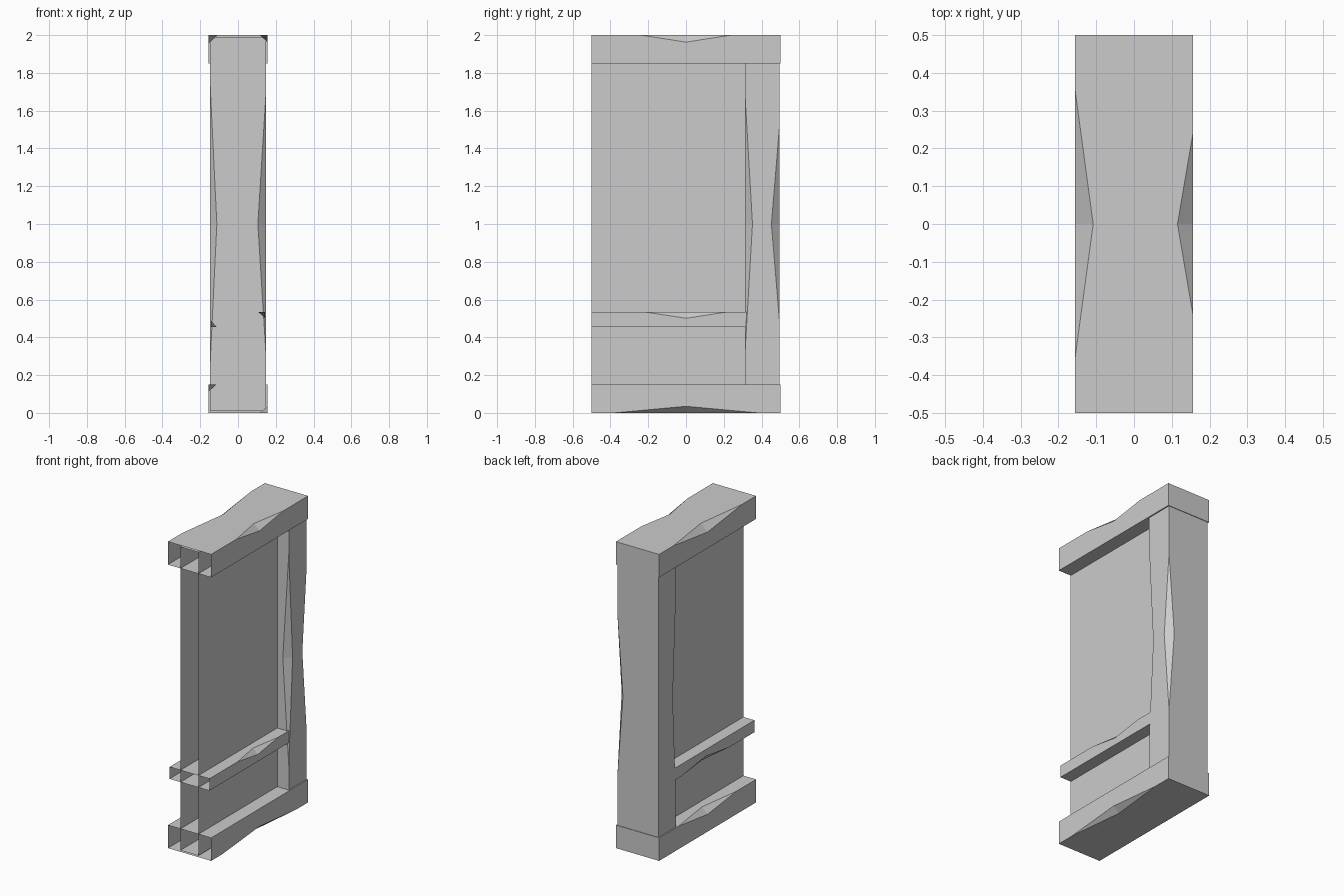
import bpy
import bmesh
from mathutils import Vector

cube = bpy.data.objects.get("Cube")
if cube:
    bpy.data.objects.remove(cube, do_unlink=True)

# One plain grey for the whole wall section
grey = bpy.data.materials.new("plain_grey")
grey.use_nodes = True
colour = (0.6, 0.6, 0.6, 1)
grey.diffuse_color = colour
grey.node_tree.nodes["Principled BSDF"].inputs["Base Color"].default_value = colour


def timber(name, axis, half_x, across, along, chips=None, caps=(False, True)):
    """Square tube along y or z. Chips maps a corner to (half length, x depth, other depth).
    Corners run 0 (-,-), 1 (+,-), 2 (+,+), 3 (-,+) in x and the across direction."""
    chips = chips or {}
    low, high = across
    start, end = along
    middle = 0 if axis == "y" else 1
    corners = [Vector((-half_x, low)), Vector((half_x, low)),
               Vector((half_x, high)), Vector((-half_x, high))]
    bm = bmesh.new()

    def place(p, t):
        return (p.x, t, p.y) if axis == "y" else (p.x, p.y, t)

    def face(points):
        bm.faces.new([bm.verts.new(place(p, t)) for p, t in points])

    def notch(i, toward, depth):
        p = corners[i]
        return p + (corners[toward] - p).normalized() * depth

    def chipped_edge(i, toward, side):
        # Points of a chip where it bites into one side
        if i not in chips:
            return []
        half, *depths = chips[i]
        return [(corners[i], middle - half),
                (notch(i, toward, depths[side % 2]), middle),
                (corners[i], middle + half)]

    for i in range(4):
        j = (i + 1) % 4
        face([(corners[i], start), (corners[j], start)]
             + chipped_edge(j, i, i)
             + [(corners[j], end), (corners[i], end)]
             + chipped_edge(i, j, i)[::-1])

    # Two slanted facets close each chip
    for i in chips:
        after = chipped_edge(i, (i + 1) % 4, i)
        before = chipped_edge(i, (i - 1) % 4, i - 1)
        for tip in (after[0], after[2]):
            face([tip, after[1], before[1]])

    for wanted, t in zip(caps, along):
        if wanted:
            face([(p, t) for p in corners])

    bmesh.ops.remove_doubles(bm, verts=bm.verts, dist=0.0001)
    bmesh.ops.recalc_face_normals(bm, faces=bm.faces)
    mesh = bpy.data.meshes.new(name)
    bm.to_mesh(mesh)
    bm.free()
    mesh.materials.append(grey)
    obj = bpy.data.objects.new(name, mesh)
    bpy.context.collection.objects.link(obj)
    return obj


# Thin hollow panel, open at the front end
timber("wall_panel", "y", 0.065, (0.01, 1.99), (-0.5, 0.4), caps=(False, False))

# Horizontal beams, open at the front end
timber("top_beam", "y", 0.156, (1.85, 2.0), (-0.5, 0.5),
       {2: (0.24, 0.041, 0.037), 3: (0.355, 0.048, 0.045)})
timber("bottom_beam", "y", 0.156, (0, 0.15), (-0.5, 0.5),
       {1: (0.38, 0.04, 0.035), 3: (0.3, 0.042, 0.037)})
timber("middle_rail", "y", 0.144, (0.455, 0.533), (-0.5, 0.48),
       {0: (0.25, 0.03, 0.035), 2: (0.21, 0.035, 0.032)})

# Upright post at the back end
timber("back_post", "z", 0.148, (0.312, 0.496), (0.01, 1.99),
       {0: (0.75, 0.036, 0.036), 1: (0.69, 0.043, 0.04), 2: (0.53, 0.04, 0.044)},
       caps=(True, True))
